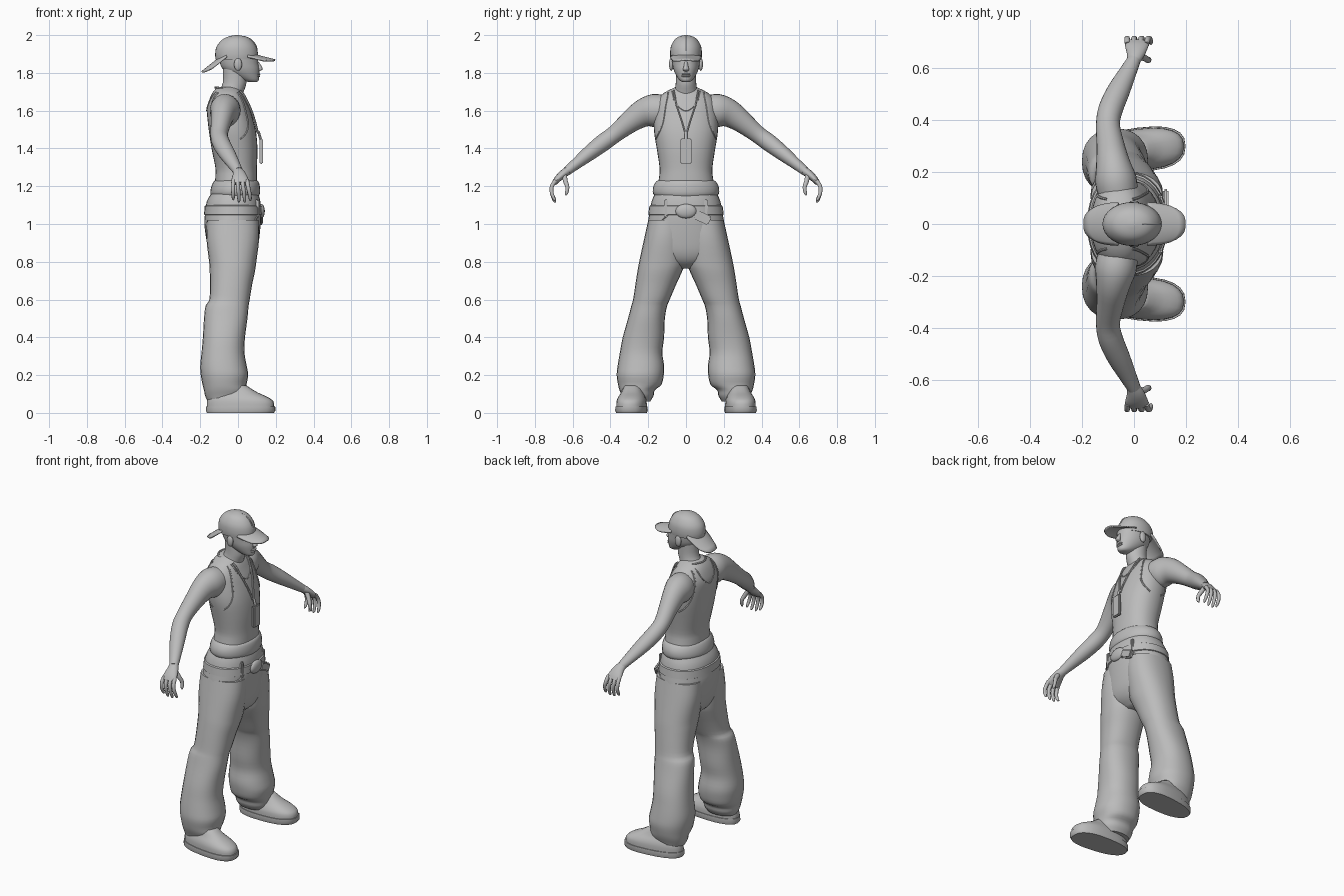
import bpy, bmesh, math
from mathutils import Vector
from mathutils.bvhtree import BVHTree

grey = bpy.data.materials.new("plain grey")
grey.diffuse_color = (0.5, 0.5, 0.5, 1)
X, Z = Vector((1, 0, 0)), Vector((0, 0, 1))


def finish(name, bm, angle=50):
    bmesh.ops.recalc_face_normals(bm, faces=bm.faces)
    me = bpy.data.meshes.new(name)
    bm.to_mesh(me)
    bm.free()
    ob = bpy.data.objects.new(name, me)
    bpy.context.collection.objects.link(ob)
    me.materials.append(grey)
    bpy.ops.object.select_all(action='DESELECT')
    ob.select_set(True)
    bpy.context.view_layer.objects.active = ob
    bpy.ops.object.shade_smooth_by_angle(angle=math.radians(angle))
    return ob


def spline(keys, steps):
    """Catmull-Rom interpolation of tuples."""
    out = []
    for i in range(len(keys) - 1):
        a, b, c, d = (keys[min(max(i + k, 0), len(keys) - 1)] for k in (-1, 0, 1, 2))
        for j in range(steps):
            t = j / steps
            out.append([q + t * ((r - p) / 2 + t * ((2 * p - 5 * q + 4 * r - s) / 2
                        + t * (3 * q - p - 3 * r + s) / 2)) for p, q, r, s in zip(a, b, c, d)])
    return out + [list(keys[-1])]


def sweep(name, keys, sides=24, steps=3, normal=None, power=2.0, tweak=None):
    """Skin of rings; each key is x, y, z, radius along x, radius across."""
    rows = spline(keys, steps)
    bm = bmesh.new()
    rings = []
    for i, (x, y, z, ra, rb) in enumerate(rows):
        t = normal or (Vector(rows[min(i + 1, len(rows) - 1)][:3])
                       - Vector(rows[max(i - 1, 0)][:3])).normalized()
        u = (X - t * X.dot(t)).normalized()
        v = t.cross(u)
        ring = []
        for k in range(sides):
            c, s = math.cos(k * math.tau / sides), math.sin(k * math.tau / sides)
            c, s = (math.copysign(abs(w) ** (2 / power), w) for w in (c, s))
            p = Vector((x, y, z)) + u * c * ra + v * s * rb
            ring.append(bm.verts.new(tweak(p) if tweak else p))
        rings.append(ring)
    for a, b in zip(rings, rings[1:]):
        for k in range(sides):
            n = (k + 1) % sides
            bm.faces.new((a[k], a[n], b[n], b[k]))
    bm.faces.new(rings[0])
    bm.faces.new(rings[-1])
    return finish(name, bm)


def stack(name, rows, side=1, **kw):
    """Upright skin; each row is z, back x, front x, inner y, outer y."""
    return sweep(name, [((a + b) / 2, side * (c + d) / 2, z, (b - a) / 2, (d - c) / 2)
                        for z, a, b, c, d in rows], normal=Z, **kw)


def even(rows):
    return [(z, a, b, -w, w) for z, a, b, w in rows]


def ball(name, loc, size):
    bm = bmesh.new()
    bmesh.ops.create_uvsphere(bm, u_segments=16, v_segments=10, radius=1)
    for v in bm.verts:
        v.co = Vector(loc) + Vector(a * b for a, b in zip(v.co, size))
    return finish(name, bm)


def block(name, loc, size, tilt=0):
    bm = bmesh.new()
    bmesh.ops.create_cube(bm, size=1)
    bmesh.ops.scale(bm, vec=size, verts=bm.verts)
    bmesh.ops.bevel(bm, geom=bm.edges[:], offset=min(size) * .3, segments=2, affect='EDGES')
    ob = finish(name, bm, 35)
    ob.location, ob.rotation_euler = loc, (tilt, 0, 0)
    return ob


# Torso in a vest, rolled hem, neck and head
torso = stack("vest_torso", even([
    (1.725, -.11, .0, .055), (1.695, -.135, .025, .115), (1.65, -.155, .045, .155),
    (1.6, -.165, .065, .165), (1.5, -.155, .093, .17), (1.4, -.14, .103, .155),
    (1.3, -.12, .1, .14), (1.25, -.12, .1, .142), (1.17, -.125, .1, .155)]), sides=32, power=2.25)
stack("vest_hem", even([(1.235, -.11, .09, .135), (1.225, -.128, .108, .157), (1.195, -.142, .116, .174),
                        (1.16, -.146, .116, .174), (1.14, -.13, .105, .155)]), sides=32)
stack("neck", even([(1.64, -.13, .01, .09), (1.7, -.1, .03, .062), (1.75, -.08, .045, .054),
                    (1.82, -.08, .04, .054)]))
stack("head", even([(1.752, .055, .1, .02), (1.762, .02, .11, .035), (1.79, -.04, .112, .054),
                    (1.82, -.08, .113, .067), (1.85, -.095, .108, .073), (1.89, -.1, .104, .076),
                    (1.93, -.09, .09, .068)]))
sweep("nose", [(.1, 0, 1.86, .008, .008), (.113, 0, 1.835, .012, .012),
               (.118, 0, 1.818, .012, .016), (.105, 0, 1.808, .008, .01)], sides=12, normal=Z)
for n, z in (("upper_lip", 1.793), ("lower_lip", 1.783)):
    ball(n, (.108, 0, z), (.01, .024, .006))
for s in (1, -1):
    ball("ear", (0, s * .078, 1.845), (.021, .012, .034))

# Cap: crown, front bill and rear neck flap
stack("cap_crown", even([(1.872, -.118, .105, .081), (1.9, -.121, .106, .084), (1.94, -.113, .096, .08),
                         (1.975, -.085, .07, .061), (1.992, -.052, .04, .038), (2.0, -.015, .005, .008)]),
      sides=32)


def brim(name, x0, x1, z0, z1, sag):
    bm = bmesh.new()
    grid = []
    for i in range(7):
        t = i / 6
        row = []
        for j in range(13):
            q = j / 6 - 1
            reach = 1 - .4 * abs(q) ** 3
            row.append(bm.verts.new((x0 + (x1 - x0) * t * reach, q * (.082 - .014 * t * t),
                                     z0 + (z1 - z0) * t * reach - sag * q * q)))
        grid.append(row)
    for a, b in zip(grid, grid[1:]):
        for j in range(12):
            bm.faces.new((a[j], a[j + 1], b[j + 1], b[j]))
    ob = finish(name, bm)
    m = ob.modifiers.new("thickness", 'SOLIDIFY')
    m.thickness, m.offset = .008, 0


brim("cap_bill", .05, .197, 1.905, 1.868, .02)
brim("cap_neck_flap", -.06, -.192, 1.91, 1.805, .025)
sweep("cap_seam", [(.1, 0, 1.915, .004, .004), (.094, 0, 1.945, .004, .004), (.068, 0, 1.976, .004, .004),
                   (.03, 0, 1.993, .004, .004)], sides=6)

# Trousers: seat and flared legs
stack("trouser_seat", even([(1.17, -.135, .105, .16), (1.12, -.165, .118, .182), (1.05, -.175, .122, .195),
                            (1.0, -.178, .12, .204), (.92, -.168, .112, .215), (.85, -.15, .1, .2),
                            (.8, -.12, .075, .14), (.765, -.07, .03, .05)]), sides=32, power=2.2)
for s in (1, -1):
    stack("trouser_leg", [
        (1.02, -.165, .11, .0, .2), (.92, -.167, .112, .0, .222), (.8, -.153, .097, .004, .248),
        (.75, -.15, .09, .02, .257), (.68, -.148, .075, .052, .268), (.6, -.152, .062, .086, .28),
        (.565, -.172, .056, .1, .29), (.5, -.18, .05, .112, .307), (.4, -.186, .037, .116, .335),
        (.32, -.193, .034, .125, .35), (.25, -.2, .046, .116, .362), (.2, -.197, .054, .118, .367),
        (.15, -.188, .045, .13, .36), (.12, -.18, .043, .165, .352), (.09, -.174, .035, .172, .34),
        (.06, -.16, .02, .19, .33)], side=s, power=2.25)

    # Shoes, wider and turned outward at the toe
    def splay(p, s=s):
        mid = s * .285
        return Vector((p.x, mid + (p.y - mid) * (1 + .6 * p.x) + s * .07 * p.x, p.z))
    stack("shoe_upper", [(.02, -.165, .192, .207, .363), (.06, -.164, .188, .208, .362),
                         (.085, -.155, .155, .215, .355), (.11, -.14, .1, .225, .342),
                         (.145, -.13, .045, .235, .33)], side=s, power=2.4, tweak=splay)
    stack("shoe_sole", [(0, -.165, .19, .206, .364), (.012, -.17, .198, .202, .368),
                        (.035, -.168, .197, .203, .367)], side=s, power=2.5, steps=1, tweak=splay)

    # Arm, palm, fingers and thumb
    sweep("arm", [(x, s * y, z, a, b) for x, y, z, a, b in (
        (-.06, .11, 1.6, .075, .08), (-.07, .17, 1.6, .08, .088), (-.08, .23, 1.585, .066, .074),
        (-.09, .3, 1.538, .054, .058), (-.1, .38, 1.474, .046, .046), (-.09, .44, 1.43, .047, .046),
        (-.06, .51, 1.376, .044, .04), (-.025, .58, 1.32, .034, .03), (0, .63, 1.28, .026, .024))])
    sweep("palm", [(x, s * y, z, a, b) for x, y, z, a, b in (
        (-.005, .62, 1.287, .024, .022), (.006, .65, 1.265, .034, .022), (.01, .68, 1.238, .044, .018),
        (.012, .698, 1.215, .046, .013))], sides=16)
    for k in range(4):
        x = -.024 + .024 * k
        drop = (.0, .012, .012, .004)[k]
        sweep("finger", [(x, s * .69, 1.23, .011, .012), (x * 1.1, s * .71, 1.2, .011, .011),
                         (x * 1.2 + .003, s * .711, 1.165, .01, .01),
                         (x * 1.25 + .005, s * .698, 1.137 - drop, .008, .008),
                         (x * 1.25 + .005, s * .689, 1.127 - drop, .003, .003)], sides=10)
    sweep("thumb", [(.018, s * .645, 1.262, .014, .014), (.04, s * .638, 1.225, .013, .013),
                    (.054, s * .628, 1.195, .011, .011), (.058, s * .632, 1.165, .009, .009),
                    (.058, s * .638, 1.152, .004, .004)], sides=10)
    # Pocket edge and belt loop
    sweep("pocket_edge", [(.108, s * .095, 1.05, .006, .006), (.075, s * .155, 1.0, .006, .006),
                          (.02, s * .198, .975, .006, .006)], sides=6)
    block("belt_loop", (.1, s * .105, 1.08), (.02, .022, .1))

# Vest edges laid onto the torso surface
bpy.context.view_layer.update()
tree = BVHTree.FromObject(torso, bpy.context.evaluated_depsgraph_get())


def on_torso(name, path, front, r, lift=0.0):
    keys = []
    for y, z in spline(path, 3):
        hit = tree.ray_cast(Vector((front, y, z)), Vector((-front, 0, 0)))[0]
        if hit:
            keys.append((hit.x + front * lift, y, z, r, r))
    sweep(name, keys, sides=6, steps=2)


for f in (1, -1):
    for s in (1, -1):
        on_torso("armhole_edge", [(s * .095, 1.695), (s * .11, 1.62), (s * .125, 1.53), (s * .158, 1.45)], f, .005)
    on_torso("neckline_edge", [(-.075, 1.7), (-.055, 1.64), (0, 1.6), (.055, 1.64), (.075, 1.7)], f, .004)

# Lanyard with hanging tag
for s in (1, -1):
    on_torso("lanyard_cord", [(s * .066, 1.705), (s * .05, 1.63), (s * .024, 1.55), (s * .004, 1.48)], 1, .006, .008)
sweep("lanyard_back", [(-.03, -.066, 1.705, .006, .006), (-.095, -.055, 1.72, .006, .006),
                       (-.12, 0, 1.722, .006, .006), (-.095, .055, 1.72, .006, .006),
                       (-.03, .066, 1.705, .006, .006)], sides=6)
sweep("tag_clip", [(.108, 0, 1.49, .007, .007), (.122, 0, 1.44, .007, .01)], sides=8, steps=1)
block("tag", (.124, 0, 1.384), (.018, .06, .135))

# Belt with oval buckle and loose end
stack("belt", even([(1.1, -.168, .118, .186), (1.095, -.176, .126, .194), (1.05, -.18, .128, .2),
                    (1.045, -.172, .12, .19)]), sides=32, steps=1, power=2.2)
ball("buckle", (.124, 0, 1.068), (.018, .056, .038))
block("belt_end", (.122, .085, 1.035), (.022, .09, .05), -.45)
